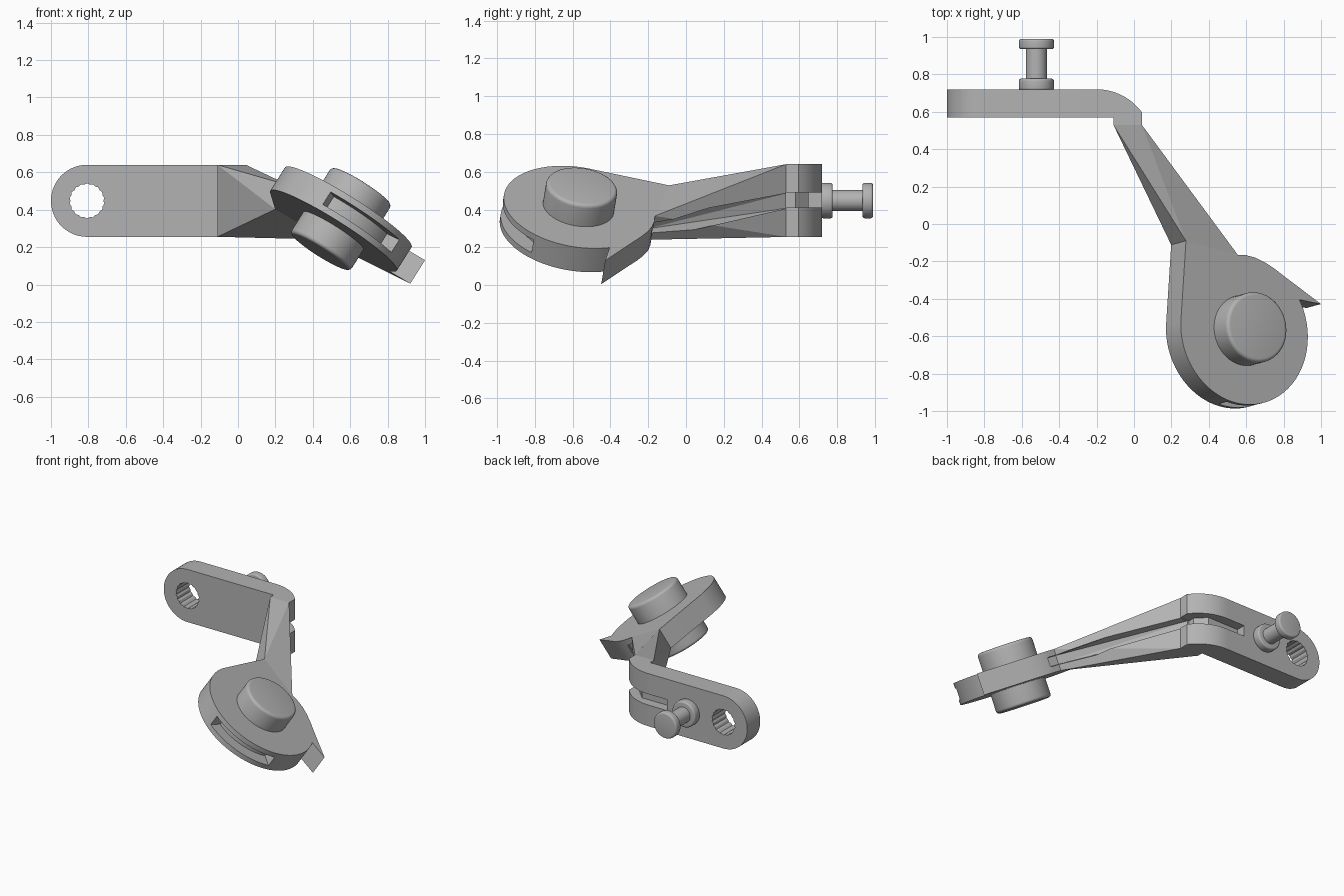
import bpy, bmesh, math
from mathutils import Matrix, Vector

if "Cube" in bpy.data.objects:
    bpy.data.objects.remove(bpy.data.objects["Cube"])

GREY = (0.45, 0.45, 0.45, 1)
metal = bpy.data.materials.new("plain_grey")
metal.use_nodes = True
metal.diffuse_color = GREY
metal.node_tree.nodes["Principled BSDF"].inputs["Base Color"].default_value = GREY


def finish(name, bm):
    bmesh.ops.recalc_face_normals(bm, faces=bm.faces)
    mesh = bpy.data.meshes.new(name)
    bm.to_mesh(mesh)
    bm.free()
    mesh.materials.append(metal)
    ob = bpy.data.objects.new(name, mesh)
    bpy.context.collection.objects.link(ob)
    return ob


def prism(name, outline, lo, hi, matrix=Matrix()):
    """Extrude a 2D outline between two heights of a local frame."""
    bm = bmesh.new()
    low, high = ([bm.verts.new(matrix @ Vector((u, v, w))) for u, v in outline] for w in (lo, hi))
    bm.faces.new(low)
    bm.faces.new(high)
    for i in range(len(outline)):
        j = (i + 1) % len(outline)
        bm.faces.new((low[i], low[j], high[j], high[i]))
    return finish(name, bm)


def loft(name, start, end):
    """Join two four-cornered sections with twisted sides."""
    bm = bmesh.new()
    a = [bm.verts.new(p) for p in start]
    b = [bm.verts.new(p) for p in end]
    bm.faces.new(a)
    bm.faces.new(b)
    for i in range(4):
        j = (i + 1) % 4
        bm.faces.new((a[i], a[j], b[i]))
        bm.faces.new((a[j], b[j], b[i]))
    return finish(name, bm)


def cylinder(name, radius, lo, hi, matrix, bevel):
    bm = bmesh.new()
    place = matrix @ Matrix.Translation((0, 0, (lo + hi) / 2))
    bmesh.ops.create_cone(bm, cap_ends=True, segments=64, radius1=radius,
                          radius2=radius, depth=hi - lo, matrix=place)
    ob = finish(name, bm)
    if bevel:
        mod = ob.modifiers.new("rounded_rim", 'BEVEL')
        mod.width, mod.segments = bevel, 4
        apply(ob, mod)
    return ob


def apply(ob, mod):
    bpy.context.view_layer.objects.active = ob
    bpy.ops.object.modifier_apply(modifier=mod.name)


def cut(ob, cutter):
    mod = ob.modifiers.new("cut", 'BOOLEAN')
    mod.operation, mod.solver, mod.object = 'DIFFERENCE', 'EXACT', cutter
    apply(ob, mod)


def arc(cx, cy, r, start, end, n=32):
    angles = [math.radians(start + (end - start) * i / n) for i in range(n + 1)]
    return [(cx + r * math.cos(t), cy + r * math.sin(t)) for t in angles]


# Frames: the upright plate facing the front, and the tilted head
upright = Matrix.Rotation(math.pi / 2, 4, 'X')
axis = Vector((0.528, 0.142, 0.837)).normalized()
side = Vector((axis.z, 0, -axis.x)).normalized()
centre = Vector((0.55, -0.58, 0.35))
head_frame = Matrix((side, axis.cross(side), axis)).transposed().to_4x4()
head_frame.translation = centre
HALF = 0.075
face_centre = centre + HALF * axis


def on_face(x, y):
    """Point of the head's upper face above the given plan position."""
    d = Vector((x, y, 0)) - face_centre
    z = face_centre.z - (axis.x * d.x + axis.y * d.y) / axis.z
    return Vector((x, y, z))


def plan_to_head(x, y):
    return (head_frame.inverted() @ on_face(x, y)).to_2d()


# Mounting plate with a rounded end and fluted hole
MID = 0.4475
R = 0.1925
plate = prism("mounting_plate",
              arc(-1 + R, MID, R, 90, 270) + [(-0.2, MID - R), (-0.2, MID + R)],
              -0.72, -0.57, upright)
flutes = [((-1 + R) + r * math.cos(t), MID + r * math.sin(t))
          for i in range(36)
          for t, r in [(i * math.pi / 18, 0.094 if i % 2 else 0.088)]]
hole = prism("hole_cutter", flutes, -0.8, -0.5, upright)
cut(plate, hole)

# Rounded bend at the inner end of the plate
bend = prism("bend",
             [(-0.2, 0.57), (-0.11, 0.57), (-0.11, 0.53), (0.042, 0.53)]
             + arc(-0.2, 0.42, 0.3, 36, 90, 16), MID - R, MID + R)

# Twisted arm to the head
neck_left, neck_right = on_face(0.278, -0.09), on_face(0.555, -0.165)
drop = 2 * HALF * axis
arm = loft("arm",
           [(-0.11, 0.53, MID + R), (0.042, 0.53, MID + R),
            (0.042, 0.53, MID - R), (-0.11, 0.53, MID - R)],
           [neck_left, neck_right, neck_right - drop, neck_left - drop])

# Tilted head: disc with a straight flank, shoulder and hook
shoulder = [plan_to_head(x, y) for x, y in
            [(0.278, -0.09), (0.555, -0.165), (0.6, -0.167), (0.65, -0.18), (0.7, -0.205),
             (0.75, -0.238), (0.8, -0.277), (1.0, -0.428), (0.885, -0.405)]]
notch = math.degrees(math.atan2(shoulder[-1].y, shoulder[-1].x))
head = prism("head", [tuple(p) for p in shoulder] + arc(0, 0, 0.4, notch - 1, -186, 72),
             -HALF, HALF, head_frame)

# Groove in the front rim of the head
groove = prism("groove_cutter", arc(0, 0, 0.46, -108, -36) + arc(0, 0, 0.31, -36, -108),
               -0.04, 0.04, head_frame)
cut(head, groove)

# Slot along the outside of the bend and arm
bend_slot = prism("bend_slot_cutter",
                  [(-0.35, 0.8), (-0.35, 0.65), (-0.1, 0.65), (-0.03, 0.58),
                   (-0.03, 0.5), (0.2, 0.5), (0.2, 0.8)], 0.41, 0.49)
inward = (neck_left - neck_right).normalized()
mid = neck_right - drop / 2 + Vector((0.03, -0.04, -0.01))
inner, outer, up = mid + 0.06 * inward, mid - 0.08 * inward, 0.03 * axis
arm_slot = loft("arm_slot_cutter",
                [(-0.03, 0.55, 0.49), (0.12, 0.55, 0.49), (0.12, 0.55, 0.41), (-0.03, 0.55, 0.41)],
                [inner + up, outer + up, outer - up, inner - up])
for part in (plate, bend):
    cut(part, bend_slot)
for part in (arm, head):
    cut(part, arm_slot)
for cutter in (hole, groove, bend_slot, arm_slot):
    bpy.data.objects.remove(cutter)

# Hub showing on both sides of the head
hub = cylinder("hub", 0.19, -0.21, 0.21, head_frame, 0.02)

# Flanged pin behind the plate
pin_frame = Matrix.Translation((-0.522, 0, MID)) @ upright
pin = [cylinder("pin_" + n, r, -hi, -lo, pin_frame, b) for n, r, lo, hi, b in
       [("base_flange", 0.094, 0.715, 0.777, 0.012), ("shaft", 0.056, 0.75, 0.95, 0),
        ("end_flange", 0.094, 0.935, 0.99, 0.012)]]

# Soft shading with crisp edges
bpy.ops.object.select_all(action='DESELECT')
for part in [plate, bend, arm, head, hub] + pin:
    part.select_set(True)
bpy.context.view_layer.objects.active = plate
bpy.ops.object.shade_smooth_by_angle(angle=math.radians(25))
